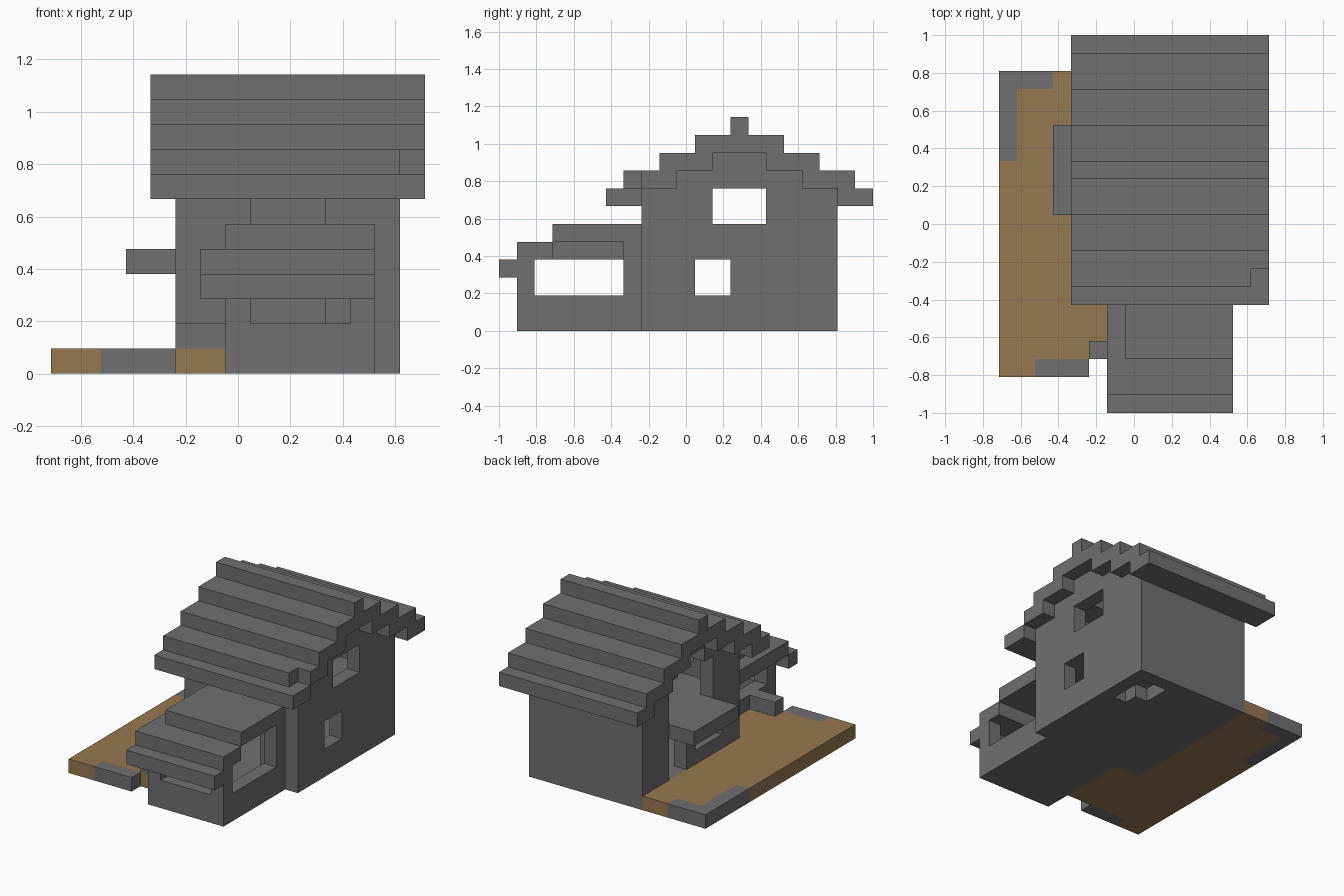
import bpy
import bmesh
from mathutils import Vector

if "Cube" in bpy.data.objects:
    bpy.data.objects.remove(bpy.data.objects["Cube"], do_unlink=True)

# The house is laid out on a block grid, one block = CELL
CELL = 2 / 21
ORIGIN = Vector((7.5, 10.5, 0))


def material(name, color):
    mat = bpy.data.materials.new(name)
    mat.use_nodes = True
    mat.diffuse_color = (*color, 1)
    mat.node_tree.nodes["Principled BSDF"].inputs["Base Color"].default_value = (*color, 1)
    return mat


stone = material("grey stone", (0.16, 0.16, 0.16))
wood = material("brown wood", (0.30, 0.19, 0.08))


def finish(name, bm, mat):
    bmesh.ops.recalc_face_normals(bm, faces=bm.faces)
    mesh = bpy.data.meshes.new(name)
    bm.to_mesh(mesh)
    bm.free()
    mesh.materials.append(mat)
    obj = bpy.data.objects.new(name, mesh)
    bpy.context.collection.objects.link(obj)
    return obj


def extrude(name, profile, x0, x1, mat=stone):
    """Extrude a (y, z) profile along x, in grid blocks."""
    bm = bmesh.new()
    verts = [bm.verts.new((Vector((x0, y, z)) - ORIGIN) * CELL) for y, z in profile]
    face = bm.faces.new(verts)
    geom = bmesh.ops.extrude_face_region(bm, geom=[face])["geom"]
    moved = [v for v in geom if isinstance(v, bmesh.types.BMVert)]
    bmesh.ops.translate(bm, verts=moved, vec=((x1 - x0) * CELL, 0, 0))
    return finish(name, bm, mat)


def block(name, x, y, z, mat=stone):
    return extrude(name, [(y[0], z[0]), (y[1], z[0]), (y[1], z[1]), (y[0], z[1])],
                   x[0], x[1], mat)


def carve(obj, cutters):
    """Subtract the cutters, then bake the result and drop the helpers."""
    for cutter in cutters:
        cutter.hide_render = True
        mod = obj.modifiers.new("opening", "BOOLEAN")
        mod.operation = "DIFFERENCE"
        mod.solver = "EXACT"
        mod.object = cutter
    bpy.context.view_layer.update()
    graph = bpy.context.evaluated_depsgraph_get()
    mesh = bpy.data.meshes.new_from_object(obj.evaluated_get(graph))
    obj.modifiers.clear()
    obj.data = mesh
    for cutter in cutters:
        bpy.data.objects.remove(cutter, do_unlink=True)


def cut(x, y, z):
    return block("cutter", x, y, z)


def stepped(half):
    """Mirror a half profile about the ridge line."""
    return half + [(27 - y, z) for y, z in reversed(half)]


E = 0.3  # extra reach so that cutters pass cleanly through a wall

# House walls with stepped gables
house = extrude("house_walls", stepped(
    [(8, 0), (8, 8), (10, 8), (10, 9), (12, 9), (12, 10)]), 5, 14)
loft = extrude("cutter", stepped(
    [(9, 5), (9, 8 - E), (10, 8 - E), (10, 9 - E), (12, 9 - E), (12, 10 + E)]), 6, 13)
carve(house, [
    cut((6, 13), (9, 18), (1, 4)),                # ground floor room
    loft,                                         # upper room
    cut((13 - E, 14 + E), (12, 15), (6, 8)),      # upper side window
    cut((13 - E, 14 + E), (11, 13), (2, 4)),      # lower side window
    cut((5 - E, 6 + E), (11, 16), (5, 8)),        # balcony opening
    cut((5 - E, 6 + E), (12, 15), (7, 9)),        # balcony opening head
    cut((5 - E, 6 + E), (14, 16), (1, 4)),        # side door
    cut((5 - E, 6 + E), (10, 13), (2, 4)),        # side window by door
    cut((8, 11), (8 - E, 9 + E), (1, 4)),         # doorway to front room
    cut((8, 11), (8 - E, 9 + E), (6, 7)),         # upper front window
    cut((12, 13), (15, 18), (-E, 1 + E)),         # gap in the floor
    cut((11, 12 + E), (16, 18), (-E, 1 + E)),
])

# Main roof: overlapping steps on both slopes, then crown and ridge
for level, (y0, y1) in enumerate([(6, 8), (7, 10), (9, 12)]):
    z = (7 + level, 8 + level)
    front = block(f"roof_front_step_{level}", (4, 15), (y0, y1), z)
    if level == 1:
        carve(front, [cut((14, 15 + E), (7 - E, 8), (8 - E, 9 + E))])
    block(f"roof_back_step_{level}", (4, 15), (27 - y1, 27 - y0), z)
block("roof_crown", (4, 15), (11, 16), (10, 11))
block("roof_ridge", (4, 15), (13, 14), (11, 12))

# Front room
room = extrude("front_room_walls", [(1, 0), (8, 0), (8, 5), (3, 5), (3, 4), (1, 4)], 7, 13)
carve(room, [
    cut((8, 12), (2, 8 + E), (1, 5 + E)),         # inside
    cut((8, 12), (1 - E, 2 + E), (2, 4 + E)),     # front window
    cut((12 - E, 13 + E), (2, 7), (2, 4)),        # side window
    cut((12 - E, 13 + E), (3, 7), (3, 5)),        # side window, tall part
    cut((7 - E, 8 + E), (2, 7), (2, 4)),          # other side window
])
block("front_room_roof_top", (7, 13), (3, 8), (5, 6))
block("front_room_roof_step", (6, 13), (1, 3), (4, 5))
block("front_room_roof_lip", (6, 13), (0, 1), (3, 4))
block("front_room_side_eave", (6, 7), (3, 8), (4, 5))

# Balcony over the side door
block("balcony", (3, 5), (11, 16), (4, 5))

# Low fence beside the front room
block("fence", (5, 7), (3, 4), (1, 2))

# Deck: brown planks with grey border pieces
deck_parts = [
    ("deck_main", (1, 5), (3, 18), wood),
    ("deck_outer_edge", (0, 1), (2, 14), wood),
    ("deck_front_edge", (1, 2), (2, 3), wood),
    ("deck_back_edge", (3, 5), (18, 19), wood),
    ("deck_beside_room", (5, 7), (3, 8), wood),
    ("border_outer", (0, 1), (14, 19), stone),
    ("border_back", (1, 3), (18, 19), stone),
    ("border_front", (2, 5), (2, 3), stone),
]
for name, x, y, mat in deck_parts:
    block(name, x, y, (0, 1), mat)
